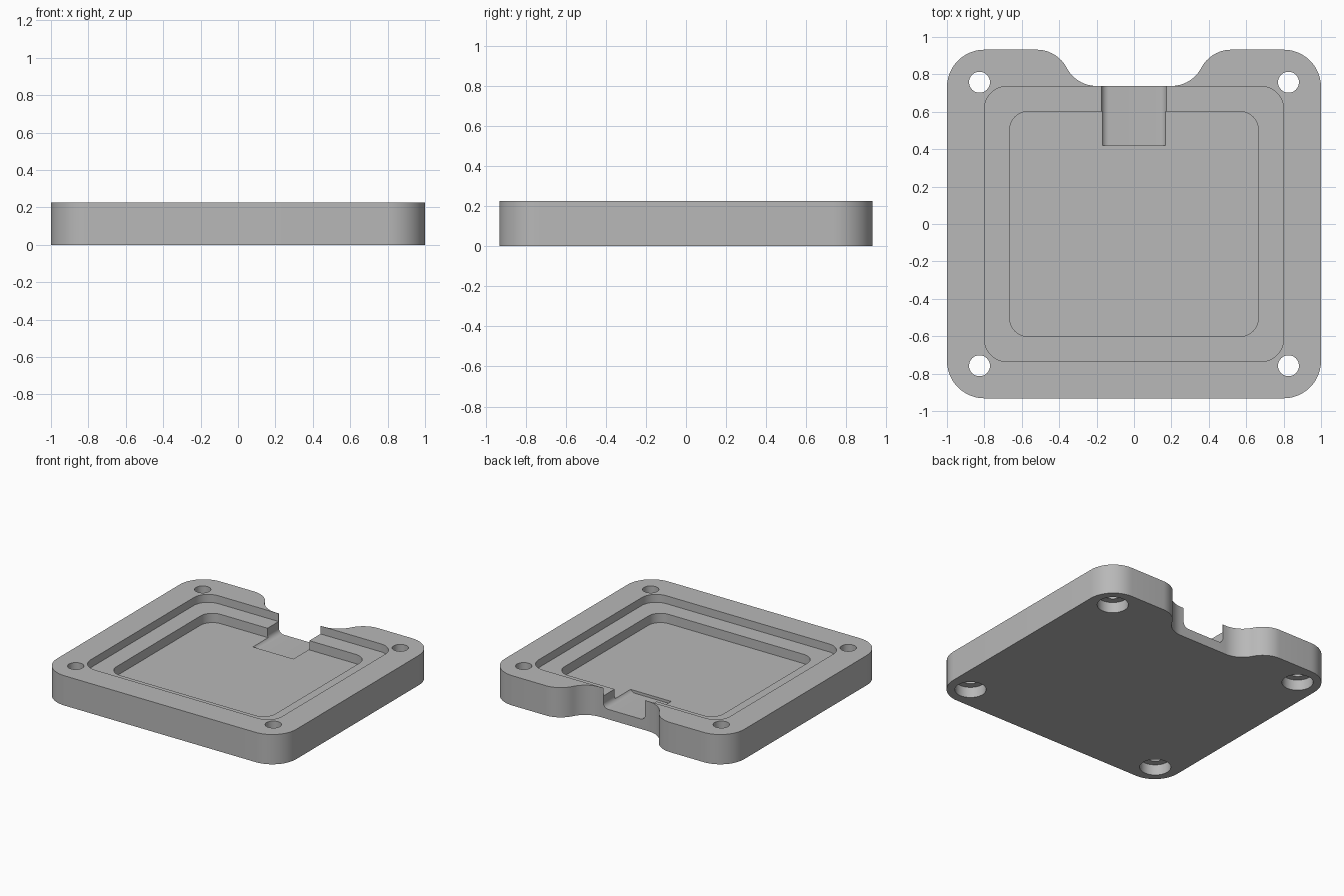
import bpy, bmesh
from math import cos, sin, pi, asin, radians

if "Cube" in bpy.data.objects:
    bpy.data.objects.remove(bpy.data.objects["Cube"], do_unlink=True)

HEIGHT = 0.225
SEGMENTS = 12

grey = bpy.data.materials.new("plain_grey")
grey.use_nodes = True
grey.diffuse_color = (0.48, 0.48, 0.48, 1)
grey.node_tree.nodes["Principled BSDF"].inputs["Base Color"].default_value = grey.diffuse_color


def arc(cx, cy, r, start, end, steps=SEGMENTS):
    return [(cx + r * cos(start + (end - start) * i / steps),
             cy + r * sin(start + (end - start) * i / steps)) for i in range(steps + 1)]


def rounded_rect(hx, hy, r):
    points = []
    for i, (sx, sy) in enumerate([(1, 1), (-1, 1), (-1, -1), (1, -1)]):
        points += arc(sx * (hx - r), sy * (hy - r), r, i * pi / 2, (i + 1) * pi / 2)
    return points


def prism(name, points, low, high, place=lambda u, v, w: (u, v, w)):
    """Extrude a closed profile from low to high along its third axis."""
    bm = bmesh.new()
    ends = [[bm.verts.new(place(u, v, w)) for u, v in points] for w in (low, high)]
    bm.faces.new(ends[0][::-1])
    bm.faces.new(ends[1])
    n = len(points)
    for i in range(n):
        j = (i + 1) % n
        bm.faces.new((ends[0][i], ends[0][j], ends[1][j], ends[1][i]))
    bmesh.ops.recalc_face_normals(bm, faces=bm.faces)
    mesh = bpy.data.meshes.new(name)
    bm.to_mesh(mesh)
    bm.free()
    mesh.materials.append(grey)
    obj = bpy.data.objects.new(name, mesh)
    bpy.context.collection.objects.link(obj)
    return obj


# Tray outline: rounded corners and an S-curved recess in the back edge
half_x, half_y, corner = 1.0, 0.932, 0.2
recess_y, recess_x, flat_x = 0.738, 0.2, 0.52
drop, run = half_y - recess_y, flat_x - recess_x
bend = (drop ** 2 + run ** 2) / (4 * drop)
sweep = asin(run / 2 / bend)
right_half = arc(half_x - corner, corner - half_y, corner, -pi / 2, 0)
right_half += arc(half_x - corner, half_y - corner, corner, 0, pi / 2)
right_half += arc(flat_x, half_y - bend, bend, pi / 2, pi / 2 + sweep)
right_half += arc(recess_x, recess_y + bend, bend, sweep - pi / 2, -pi / 2)[1:]
outline = right_half + [(-x, y) for x, y in reversed(right_half)]
tray = prism("tray", outline, 0, HEIGHT)

# Stepped pockets
cutters = [
    prism("ledge_cutter", rounded_rect(0.8, 0.735, 0.12), HEIGHT - 0.06, 0.4),
    prism("pocket_cutter", rounded_rect(0.665, 0.602, 0.1), HEIGHT - 0.13, 0.4),
]

# Cable slot with rounded bottom edges, open to the back
slot_x, slot_z, slot_r = 0.175, HEIGHT - 0.15, 0.04
slot = arc(slot_x - slot_r, slot_z + slot_r, slot_r, -pi / 2, 0, 8)
slot += [(slot_x, 0.4), (-slot_x, 0.4)]
slot += arc(slot_r - slot_x, slot_z + slot_r, slot_r, pi, 1.5 * pi, 8)
cutters.append(prism("slot_cutter", slot, 0.42, 1.1, lambda u, v, w: (u, w, v)))

# Screw holes with wide recesses on the underside
for sx in (-1, 1):
    for sy in (-1, 1):
        for name, r, low, high in (("screw_hole_cutter", 0.056, -0.1, 0.4),
                                   ("screw_head_cutter", 0.107, -0.1, 0.08)):
            ring = arc(sx * 0.826, sy * 0.758, r, 0, 2 * pi, 40)[:-1]
            cutters.append(prism(name, ring, low, high))

for cutter in cutters:
    cut = tray.modifiers.new(cutter.name, "BOOLEAN")
    cut.operation = "DIFFERENCE"
    cut.solver = "EXACT"
    cut.object = cutter
    cutter.hide_render = True

bpy.ops.object.select_all(action="DESELECT")
tray.select_set(True)
bpy.context.view_layer.objects.active = tray
for cutter in cutters:
    bpy.ops.object.modifier_apply(modifier=cutter.name)
for cutter in cutters:
    bpy.data.objects.remove(cutter, do_unlink=True)
bpy.ops.object.shade_smooth_by_angle(angle=radians(30))
